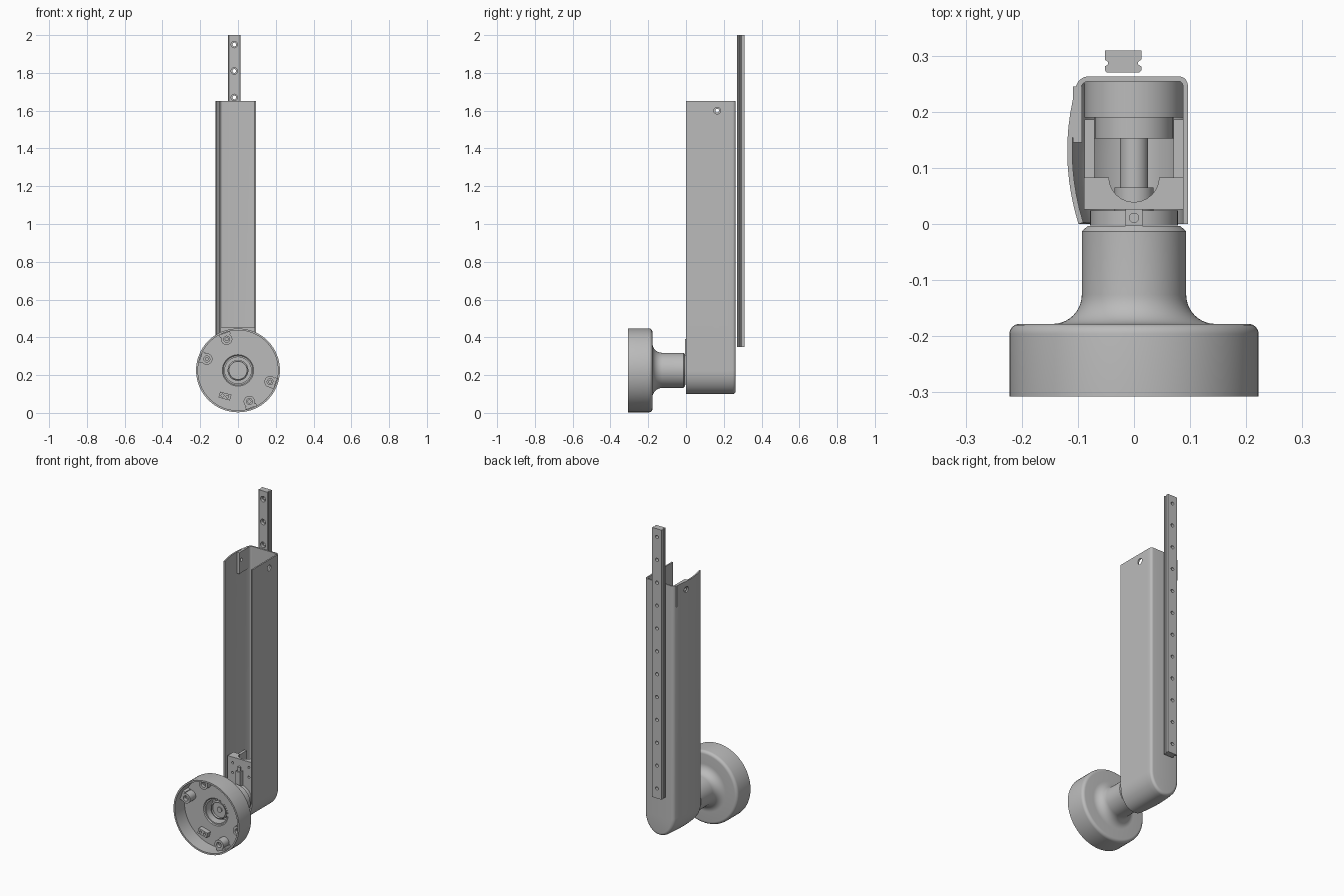
import bpy, bmesh
from math import sin, cos, pi, radians
from mathutils import Matrix, Vector

if "Cube" in bpy.data.objects:
    bpy.data.objects.remove(bpy.data.objects["Cube"])

grey = bpy.data.materials.new("machined_grey")
grey.use_nodes = True
grey.diffuse_color = (0.5, 0.5, 0.5, 1)
grey.node_tree.nodes["Principled BSDF"].inputs["Base Color"].default_value = (0.5, 0.5, 0.5, 1)

AXIS_Z = 0.225   # height of the wheel axis
parts = []


def finish(name, bm, recalc=True):
    if recalc:
        bmesh.ops.recalc_face_normals(bm, faces=bm.faces)
    me = bpy.data.meshes.new(name)
    bm.to_mesh(me)
    bm.free()
    me.materials.append(grey)
    ob = bpy.data.objects.new(name, me)
    bpy.context.collection.objects.link(ob)
    parts.append(ob)
    return ob


def box(name, x, y, z, turn=0):
    bm = bmesh.new()
    mid = Vector([sum(r) / 2 for r in (x, y, z)])
    size = [r[1] - r[0] for r in (x, y, z)]
    bmesh.ops.create_cube(bm, size=1, matrix=Matrix.Translation(mid)
                          @ Matrix.Rotation(turn, 4, 'Y') @ Matrix.Diagonal((*size, 1)))
    return finish(name, bm)


def lathe(name, profile, x=0, z=AXIS_Z, steps=64):
    """Revolve (radius, y) points about an axis along y."""
    bm = bmesh.new()
    vs = [bm.verts.new((x + r, y, z)) for r, y in profile]
    edges = [bm.edges.new(p) for p in zip(vs, vs[1:])]
    bmesh.ops.spin(bm, geom=vs + edges, cent=(x, 0, z), axis=(0, 1, 0),
                   angle=2 * pi, steps=steps)
    bmesh.ops.remove_doubles(bm, verts=bm.verts, dist=1e-5)
    return finish(name, bm)


def rods(name, items, steps=24):
    """Cylinders given as (centre, radius, length, axis) in one mesh."""
    bm = bmesh.new()
    for c, r, length, axis in items:
        rot = Vector((0, 0, 1)).rotation_difference(Vector(axis)).to_matrix().to_4x4()
        bmesh.ops.create_cone(bm, cap_ends=True, segments=steps, radius1=r, radius2=r,
                              depth=length, matrix=Matrix.Translation(c) @ rot)
    return finish(name, bm)


def apply_modifiers(ob):
    dg = bpy.context.evaluated_depsgraph_get()
    me = bpy.data.meshes.new_from_object(ob.evaluated_get(dg))
    ob.modifiers.clear()
    ob.data = me


def cut(ob, items):
    tool = rods("cutter", items)
    mod = ob.modifiers.new("holes", 'BOOLEAN')
    mod.operation, mod.solver, mod.object = 'DIFFERENCE', 'EXACT', tool
    apply_modifiers(ob)
    parts.remove(tool)
    bpy.data.objects.remove(tool)


X, Y, Z = (1, 0, 0), (0, 1, 0), (0, 0, 1)

# Channel arm: open front and top, round foot, one bulging side
TOP, BACK, FILLET = 1.65, 0.263, 0.016
levels = [(BACK - FILLET) * i / 10 for i in range(11)]
levels = [(y, 0) for y in levels]
levels += [(BACK - FILLET + FILLET * sin(a), FILLET * (1 - cos(a)))
           for a in [pi / 2 * i / 5 for i in range(1, 6)]]
bm = bmesh.new()
rings = []
for y, inset in levels:
    left = 0.119 - 0.02 * ((y - 0.13) / 0.13) ** 2 - inset
    right = 0.096 - inset
    pts = [(-left, TOP)]
    for i in range(33):
        a = pi + pi * i / 32
        pts.append(((left if cos(a) < 0 else right) * cos(a),
                    AXIS_Z + (0.125 - inset) * sin(a)))
    pts.append((right, TOP))
    rings.append([bm.verts.new((px, y, pz)) for px, pz in pts])
for a, b in zip(rings, rings[1:]):
    for i in range(len(a) - 1):
        bm.faces.new((a[i], b[i], b[i + 1], a[i + 1]))
bm.faces.new(rings[-1][::-1])
arm = finish("channel_arm", bm, recalc=False)
solid = arm.modifiers.new("wall", 'SOLIDIFY')
solid.thickness, solid.offset = 0.009, -1
apply_modifiers(arm)
cut(arm, [((0, 0.165, 1.6), 0.018, 0.4, X)])

# Screw tab inside the bulging wall
tab = box("screw_tab", (-0.109, -0.093), (0.145, 0.245), (1.52, TOP - 0.0005))
cut(tab, [((-0.1, 0.165, 1.6), 0.01, 0.1, X)])

# Slide rail with grooved sides and counterbored holes
half = [(0, 0.27), (0.029, 0.27), (0.0325, 0.274), (0.0325, 0.281), (0.027, 0.284),
        (0.027, 0.289), (0.0325, 0.293), (0.0325, 0.309), (0, 0.309)]
outline = half[1:-1] + [(-x, y) for x, y in half[-2:0:-1]]
bm = bmesh.new()
face = bm.faces.new([bm.verts.new((x - 0.0195, y, 0.35)) for x, y in outline])
ext = bmesh.ops.extrude_face_region(bm, geom=[face])
bmesh.ops.translate(bm, vec=(0, 0, 1.65),
                    verts=[v for v in ext["geom"] if isinstance(v, bmesh.types.BMVert)])
rail = finish("slide_rail", bm)
heights = [0.41 + 0.14 * i for i in range(12)]
cut(rail, [((-0.0195, 0.29, h), 0.01, 0.1, Y) for h in heights])
cut(rail, [((-0.0195, 0.27, h), 0.017, 0.036, Y) for h in heights])

# Cup wheel with flared neck and hollow front
flare = [(0.145 - 0.052 * cos(a), -0.126 - 0.052 * sin(a))
         for a in [pi / 2 * i / 10 for i in range(11)]]
shoulder = [(0.204 + 0.018 * sin(a), -0.196 + 0.018 * cos(a))
            for a in [pi / 2 * i / 6 for i in range(7)]]
lathe("cup_wheel", [(0, -0.004), (0.083, -0.004), (0.093, -0.013)] + flare + shoulder +
      [(0.222, -0.307), (0.212, -0.307), (0.212, -0.215), (0.083, -0.215),
       (0.078, -0.21), (0.07, -0.21), (0.07, -0.15), (0, -0.15)])
lathe("axle_end", [(0, -0.15), (0.055, -0.15), (0.055, -0.185), (0.048, -0.19),
                   (0.048, -0.175), (0.016, -0.175), (0.016, -0.182), (0, -0.182)])

# Screw bosses with pads running out to the cup wall
for n, (x, z, front) in enumerate([(-0.06, 0.39, -0.25), (-0.165, 0.285, -0.27),
                                   (0.17, 0.165, -0.25), (0.06, 0.06, -0.27)]):
    lathe("boss_%d" % n, [(0.03, -0.214), (0.03, front), (0.016, front),
                          (0.016, front + 0.02), (0.008, front + 0.02),
                          (0.008, -0.216), (0, -0.216)], x, z, 32)
    out = Vector((x, 0, z - AXIS_Z)).normalized()
    c = Vector((0, 0, AXIS_Z)) + out * 0.202
    angle = Vector((0, 1)).angle_signed(Vector((out.x, out.z)))
    box("boss_pad_%d" % n, (c.x - 0.03, c.x + 0.03), (front + 0.005, -0.214),
        (c.z - 0.008, c.z + 0.008), angle)

# Two-hole connector on the cup floor
plug = box("connector", (-0.1, -0.038), (-0.245, -0.214), (0.073, 0.105), radians(15))
cut(plug, [((x, -0.245, z), 0.007, 0.03, Y) for x, z in [(-0.082, 0.092), (-0.056, 0.086)]])

# Bearing housing and shaft inside the foot of the arm
lathe("bearing_housing", [(0, 0.254), (0.088, 0.254), (0.088, 0.19), (0.07, 0.19),
                          (0.07, 0.152), (0.025, 0.152), (0.025, 0.065),
                          (0.035, 0.065), (0.035, 0.02), (0, 0.02)])
lathe("front_flange", [(0, 0.024), (0.078, 0.024), (0.078, -0.003), (0, -0.003)])

# Bracket block with round notch, side arms and front clip
block = box("bracket_block", (-0.089, 0.089), (0.026, 0.083), (0.2, 0.455))
cut(block, [((0, 0.084, 0.33), 0.045, 0.5, Z)]
    + [((s * 0.055, 0.026, h), 0.007, 0.03, Y) for s in (-1, 1) for h in (0.36, 0.42)])
for side, s in (("right", -1), ("left", 1)):
    box("bracket_arm_" + side, sorted((s * 0.07, s * 0.088)), (0.082, 0.186), (0.2, 0.43))
box("clip", (-0.015, 0.015), (-0.004, 0.028), (0.3, 0.39))
rods("clip_pin", [((0, 0.011, 0.385), 0.009, 0.06, Z)])

# Smooth round surfaces, keep edges crisp
bpy.ops.object.select_all(action='DESELECT')
for ob in parts:
    ob.select_set(True)
bpy.context.view_layer.objects.active = parts[0]
bpy.ops.object.shade_smooth_by_angle(angle=radians(30))
